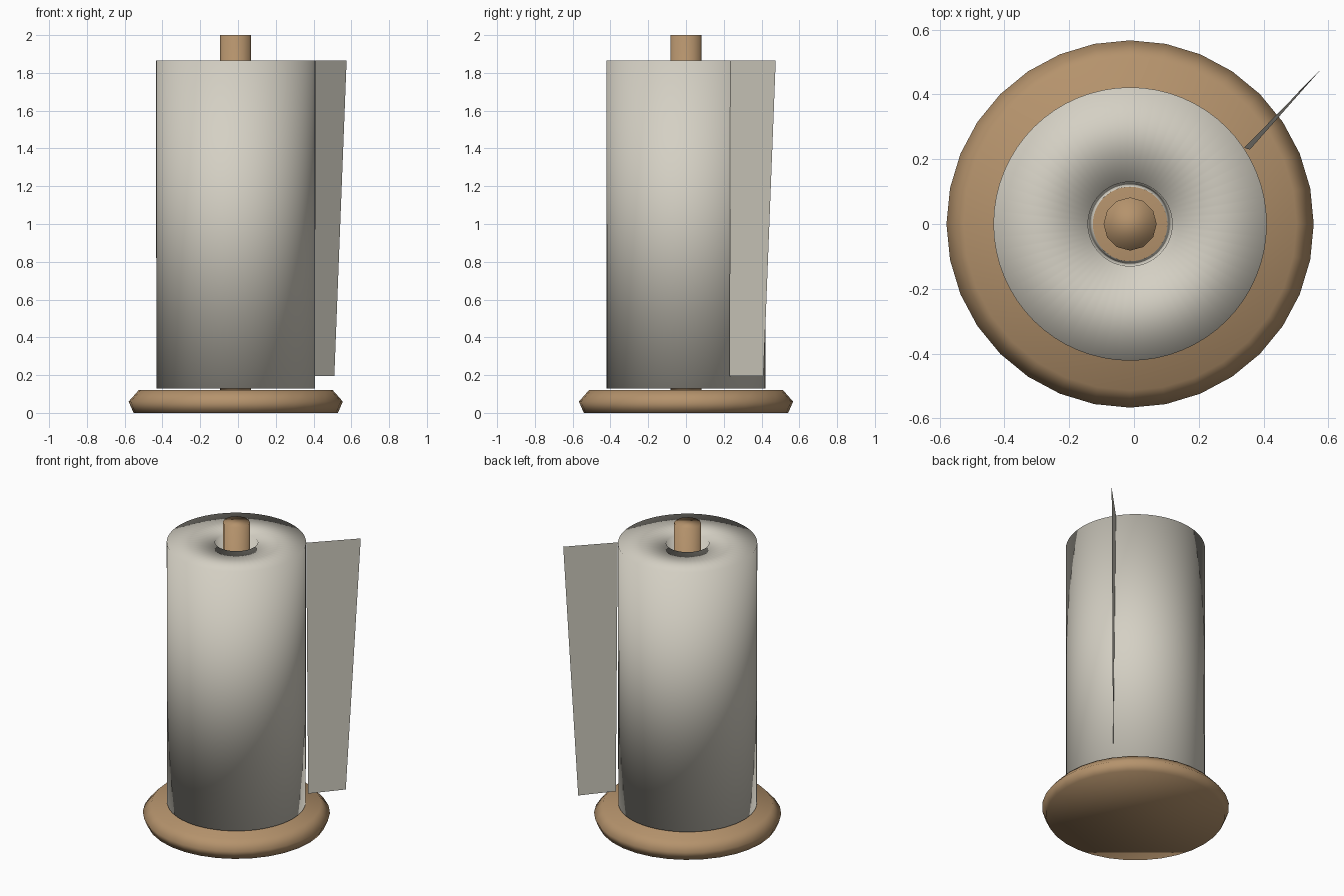
import bpy
import math

cube = bpy.data.objects.get("Cube")
if cube:
    bpy.data.objects.remove(cube, do_unlink=True)

AXIS_X = -0.012  # the stand sits slightly left of the loose sheet


def make_material(name, color):
    mat = bpy.data.materials.new(name)
    mat.use_nodes = True
    mat.diffuse_color = (*color, 1)
    mat.node_tree.nodes["Principled BSDF"].inputs["Base Color"].default_value = (*color, 1)
    return mat


def make_object(name, verts, faces, mat, smooth=True):
    mesh = bpy.data.meshes.new(name)
    mesh.from_pydata(verts, [], faces)
    mesh.materials.append(mat)
    for poly in mesh.polygons:
        poly.use_smooth = smooth
    mesh.update()
    obj = bpy.data.objects.new(name, mesh)
    bpy.context.collection.objects.link(obj)
    return obj


def lathe(name, profile, sides, mat, ring=False):
    """Spin (radius, height) points; a ring closes on itself, otherwise ends are capped."""
    verts = []
    for r, z in profile:
        for i in range(sides):
            a = math.tau * i / sides
            verts.append((AXIS_X + r * math.cos(a), r * math.sin(a), z))
    rows = len(profile)
    faces = []
    for j in range(rows if ring else rows - 1):
        k = (j + 1) % rows
        for i in range(sides):
            n = (i + 1) % sides
            faces.append((j * sides + i, j * sides + n, k * sides + n, k * sides + i))
    if not ring:
        faces.append(tuple(reversed(range(sides))))
        faces.append(tuple(range((rows - 1) * sides, rows * sides)))
    return make_object(name, verts, faces, mat)


wood = make_material("warm wood", (0.46, 0.29, 0.15))
paper = make_material("off white paper", (0.66, 0.63, 0.55))

# Round wooden foot with a bevelled rim
lathe("base", [(0.541, 0), (0.567, 0.06), (0.514, 0.12)], 32, wood)

# Upright rod
lathe("pole", [(0.082, 0.1), (0.082, 2.0)], 12, wood)

# Hollow roll, softly shaded over its edges
lathe("paper_roll", [(0.42, 0.13), (0.422, 1.865), (0.13, 1.865), (0.115, 0.13)], 64, paper, ring=True)

# Loose end of the paper hanging away from the roll
make_object("loose_sheet",
            [(0.358, 0.23, 0.195), (0.51, 0.41, 0.195), (0.575, 0.475, 1.865), (0.34, 0.235, 1.865)],
            [(0, 1, 2, 3)], paper, smooth=False)
